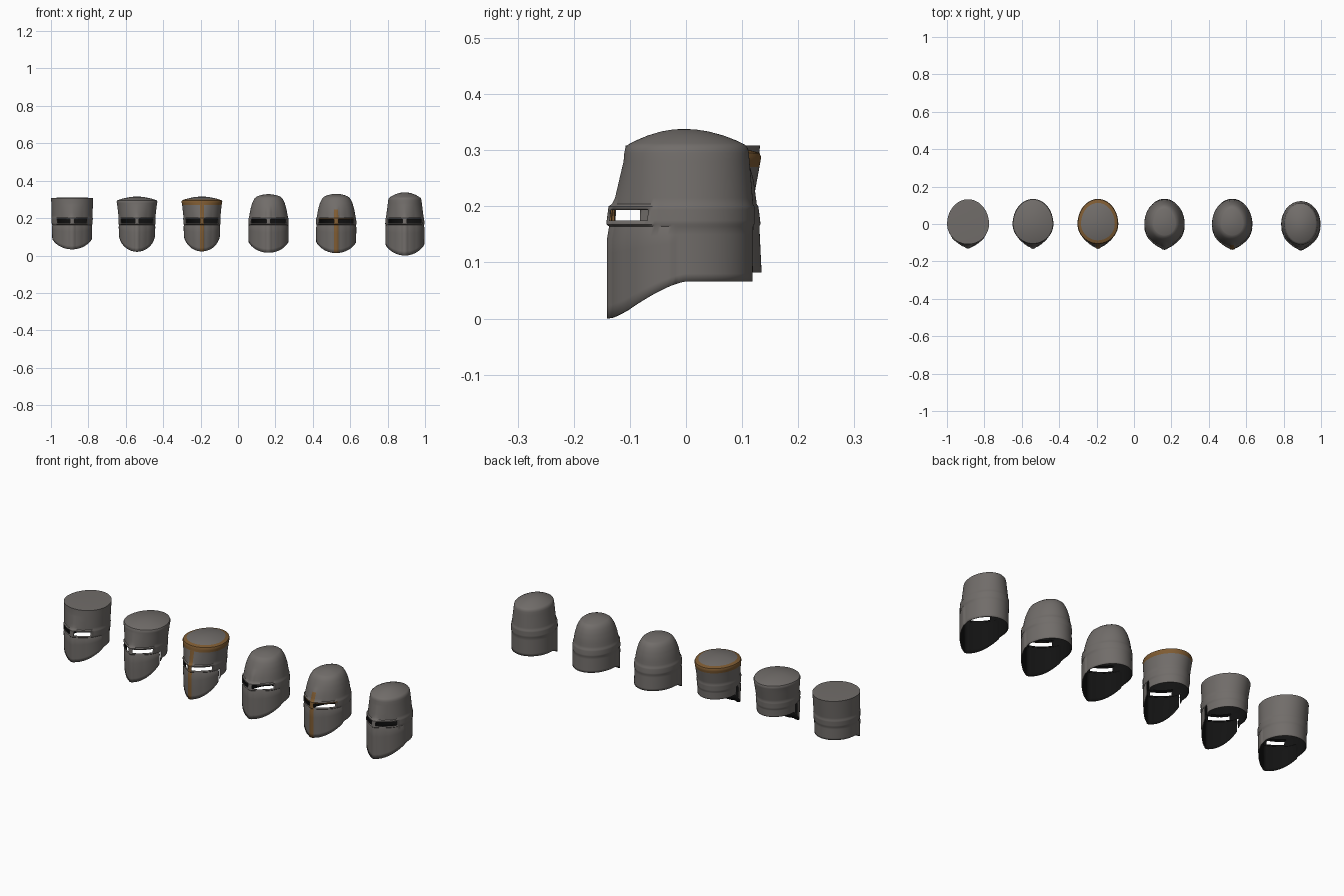
import bpy, math

if "Cube" in bpy.data.objects:
    bpy.data.objects.remove(bpy.data.objects["Cube"])

def material(name, rgb):
    m = bpy.data.materials.new(name)
    m.diffuse_color = (*rgb, 1)
    m.use_nodes = True
    m.node_tree.nodes["Principled BSDF"].inputs["Base Color"].default_value = m.diffuse_color
    return m

MATS = [material("steel", (0.165, 0.152, 0.143)),
        material("aged gold", (0.21, 0.105, 0.032)),
        material("dark lining", (0.006, 0.006, 0.006))]

N = 120                                    # columns around each helmet, 3 degrees apart
SLIT_LO, SLIT_HI = 0.175, 0.194
Z_ROWS = [0.164, 0.168, SLIT_LO, SLIT_HI, 0.2, 0.204, 0.215, 0.23, 0.245, 0.26, 0.27, 0.28]


def sample(profile, z):
    """Half width, front depth and back depth at height z."""
    if z <= profile[0][0]:
        return profile[0][1:]
    for p, q in zip(profile, profile[1:]):
        if z <= q[0]:
            k = (z - p[0]) / (q[0] - p[0])
            return tuple(u + (v - u) * k for u, v in zip(p[1:], q[1:]))
    return profile[-1][1:]


def helmet(name, cx, profile, chin, hem, power, dome, slit_end, bar_top,
           gold_rule=None, side_gap=False):
    verts, faces, idx = [], [], []
    top = profile[-1][0]
    upper = [z for z in Z_ROWS if z < top - 0.004]
    upper += [p[0] for p in profile if p[0] > upper[-1] + 0.003]
    low = 7                                # rows between hem and brow
    caps = [0.96, 0.85, 0.65, 0.4, 0.2]
    rows = [("low", k / low) for k in range(low)] + [("z", z) for z in upper] + [("cap", s) for s in caps]

    # Rings of points, egg-shaped with a keel at the front
    for kind, val in rows:
        for i in range(N):
            d = i * 360 / N
            d = d - 360 if d > 180 else d
            t, ad = math.radians(d), abs(d)
            if kind == "low":
                edge = hem - (hem - chin) * max(0, math.cos(t)) ** power
                z = edge + (upper[0] - edge) * val
            else:
                z = val if kind == "z" else top
            a, yf, yb = sample(profile, z)
            off = 0.0
            if kind == "low" and ad < 79:                       # lapped face plate
                off = 0.004
            if 0.166 < z < 0.202 and ad <= slit_end + 4:        # raised sight frame
                off = 0.005
            elif 0.166 < z < 0.202:                             # overlapping skull plate
                off = 0.002
            if ad <= 6 and z < bar_top:                         # vertical nose bar
                off += 0.003
            keel = 0.012 * max(0, 1 - ad / 32) * min(1, max(0, (0.28 - z) / 0.08))
            x = (a + off) * math.sin(t)
            if math.cos(t) > 0:
                y = -(yf - 0.01 + off) * math.cos(t) - keel
            else:
                y = -(yb + off) * math.cos(t)
            if kind == "cap":
                mid = (yb - yf) / 2
                x, y = x * val, mid + (y - mid) * val
                z = top + dome * (1 - val ** 2)
            verts.append((cx + x, y, z))

    # Faces, leaving the two eye slits open
    for j in range(len(rows) - 1):
        kind, val = rows[j]
        for i in range(N):
            d = (i + 0.5) * 360 / N
            d = abs(d - 360 if d > 180 else d)
            if kind == "z" and val == SLIT_LO and 6 < d < slit_end:
                continue
            if side_gap and kind == "low" and 79 < d < 84:
                continue
            k = (i + 1) % N
            faces.append((j * N + i, j * N + k, (j + 1) * N + k, (j + 1) * N + i))
            zc = val if kind == "z" else (0 if kind == "low" else top + 1 - val)
            idx.append(1 if gold_rule and gold_rule(d, zc) else 0)
    # Crown
    verts.append((cx, (profile[-1][3] - profile[-1][2]) / 2, top + dome))
    last = (len(rows) - 1) * N
    for i in range(N):
        faces.append((last + i, last + (i + 1) % N, len(verts) - 1))
        idx.append(0)

    me = bpy.data.meshes.new(name)
    me.from_pydata(verts, [], faces)
    for m in MATS:
        me.materials.append(m)
    me.polygons.foreach_set("material_index", idx)
    ob = bpy.data.objects.new(name, me)
    bpy.context.collection.objects.link(ob)
    bpy.ops.object.select_all(action='DESELECT')
    ob.select_set(True)
    bpy.context.view_layer.objects.active = ob
    bpy.ops.object.shade_smooth_by_angle(angle=math.radians(40))
    # Plate thickness with a dark inside
    s = ob.modifiers.new("thickness", 'SOLIDIFY')
    s.thickness, s.offset = 0.003, -1
    s.material_offset, s.material_offset_rim = 2, 0
    return ob


# Profiles: height, half width, front depth, back depth
FLAT = [(0.03, 0.103, 0.12, 0.118), (0.16, 0.106, 0.122, 0.118), (0.2, 0.109, 0.12, 0.12),
        (0.308, 0.112, 0.118, 0.132)]
FLARED = [(0.02, 0.090, 0.122, 0.115), (0.1, 0.094, 0.124, 0.115), (0.2, 0.098, 0.122, 0.118),
          (0.265, 0.105, 0.118, 0.13), (0.288, 0.109, 0.117, 0.134), (0.295, 0.106, 0.114, 0.131)]
TAPERED = [(0.015, 0.105, 0.128, 0.138), (0.18, 0.106, 0.128, 0.130), (0.205, 0.104, 0.124, 0.126),
           (0.25, 0.096, 0.113, 0.120), (0.28, 0.087, 0.101, 0.111), (0.295, 0.080, 0.093, 0.104),
           (0.307, 0.073, 0.085, 0.097), (0.316, 0.062, 0.073, 0.086)]
TALL = [(0.0, 0.102, 0.132, 0.118), (0.17, 0.103, 0.132, 0.120), (0.2, 0.101, 0.128, 0.120),
        (0.295, 0.089, 0.120, 0.112), (0.304, 0.087, 0.118, 0.110), (0.310, 0.082, 0.113, 0.105)]


def rim_and_bar(d, z):                     # gold crown rim and nose strip
    return 0.265 < z < top_limit or (d < 6 and z < 0.27)


def cross(d, z):                           # gold cross over the sight
    return (d < 6 and z < 0.245) or (d < 63 and 0.193 < z < 0.2)


top_limit = 0.295 + 0.1

helmet("flat_top_helmet", -0.887, FLAT, 0.033, 0.097, 1.3, 0.002, 45, 0.21)
helmet("flared_helmet", -0.540, FLARED, 0.020, 0.125, 0.9, 0.020, 57, 0.21, side_gap=True)
helmet("gilded_flared_helmet", -0.193, FLARED, 0.022, 0.125, 0.9, 0.020, 57, 0.21, rim_and_bar, True)
helmet("tapered_helmet", 0.163, TAPERED, 0.015, 0.082, 1.3, 0.012, 57, 0.25)
helmet("gilded_tapered_helmet", 0.525, TAPERED, 0.013, 0.082, 1.3, 0.014, 57, 0.25, cross)
helmet("tall_helmet", 0.892, TALL, 0.0, 0.066, 1.4, 0.028, 57, 0.21)
